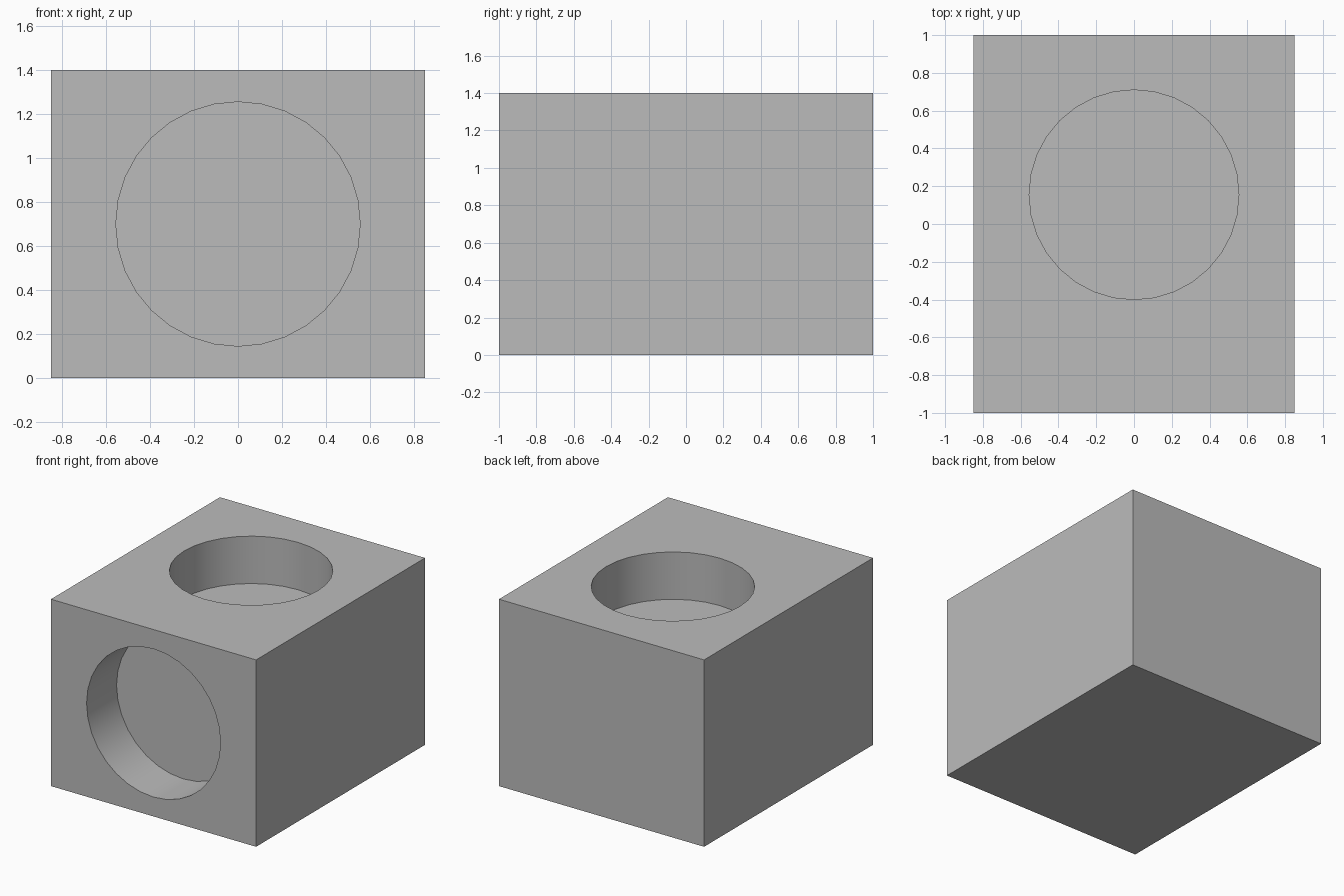
import bpy
from math import radians

default = bpy.data.objects.get("Cube")
if default:
    bpy.data.objects.remove(default, do_unlink=True)

WIDTH, LENGTH, HEIGHT = 1.7, 2.0, 1.4
RADIUS, DEPTH = 0.555, 0.355

grey = bpy.data.materials.new("plain grey")
grey.use_nodes = True
colour = (0.5, 0.5, 0.5, 1)
grey.diffuse_color = colour
grey.node_tree.nodes["Principled BSDF"].inputs["Base Color"].default_value = colour

# Solid block
bpy.ops.mesh.primitive_cube_add(size=1, location=(0, 0, HEIGHT / 2))
block = bpy.context.object
block.name = "block"
block.scale = (WIDTH, LENGTH, HEIGHT)
bpy.ops.object.transform_apply(location=True, rotation=False, scale=True)
block.data.materials.append(grey)


def cut_recess(name, centre, tilt):
    """Sink a round blind hole, centred on the given point of the surface."""
    bpy.ops.mesh.primitive_cylinder_add(vertices=32, radius=RADIUS, depth=2 * DEPTH,
                                        location=centre, rotation=(tilt, 0, 0))
    cutter = bpy.context.object
    cutter.name = name
    cutter.hide_render = True
    cutter.data.materials.append(grey)
    cut = block.modifiers.new(name, "BOOLEAN")
    cut.operation, cut.solver, cut.object = "DIFFERENCE", "EXACT", cutter
    bpy.context.view_layer.objects.active = block
    bpy.ops.object.modifier_apply(modifier=cut.name)
    bpy.data.objects.remove(cutter, do_unlink=True)


# Round recesses in the front and the top
cut_recess("front_recess", (0, -LENGTH / 2, HEIGHT / 2), radians(90))
cut_recess("top_recess", (0, 0.155, HEIGHT), 0)

# Smooth recess walls with crisp rims
bpy.ops.object.select_all(action="DESELECT")
block.select_set(True)
bpy.context.view_layer.objects.active = block
bpy.ops.object.shade_smooth_by_angle(angle=radians(30))
